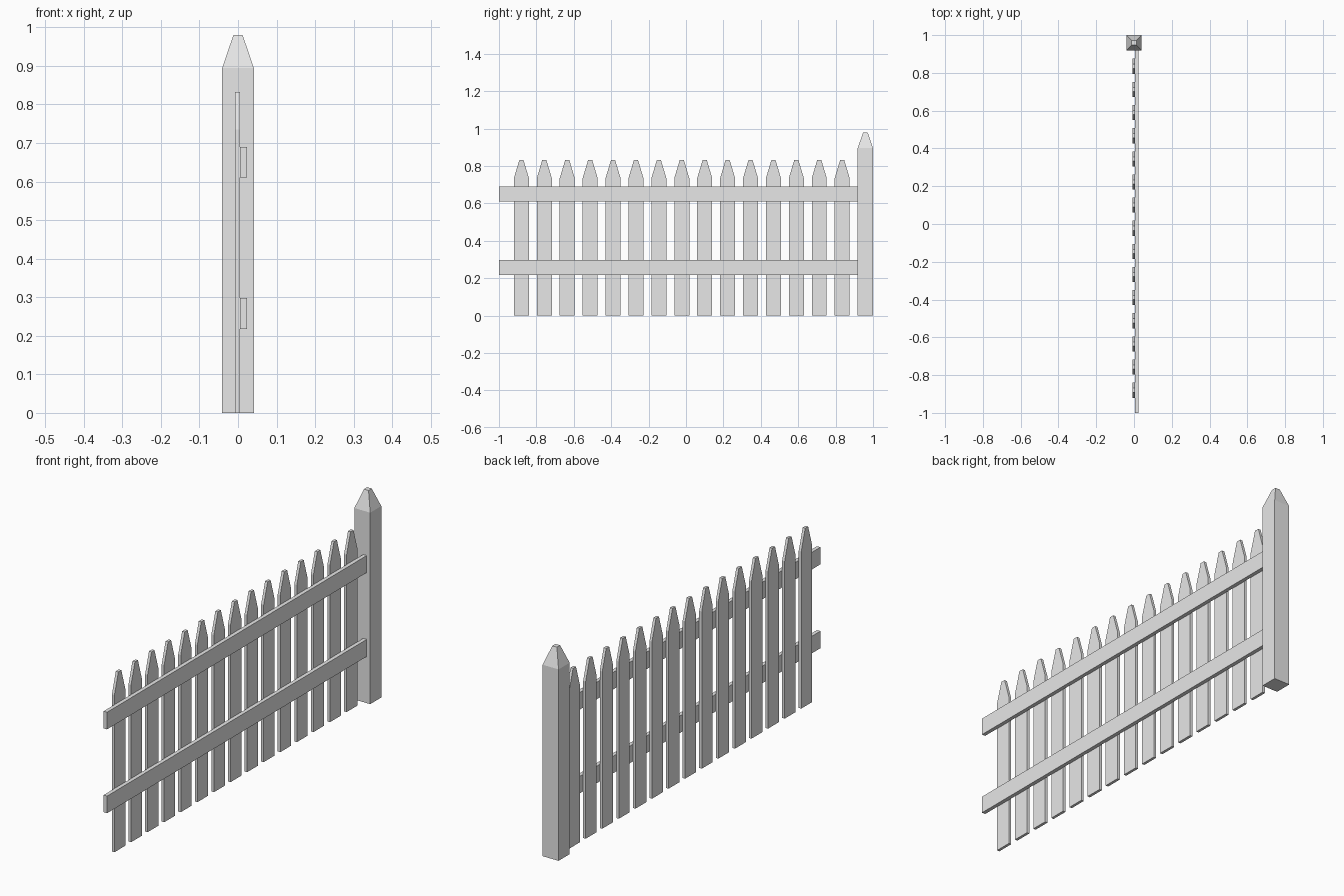
import bpy, bmesh

if "Cube" in bpy.data.objects:
    bpy.data.objects.remove(bpy.data.objects["Cube"], do_unlink=True)

grey = bpy.data.materials.new("light_grey")
grey.use_nodes = True
grey.diffuse_color = (0.8, 0.8, 0.8, 1)
grey.node_tree.nodes["Principled BSDF"].inputs["Base Color"].default_value = (0.8, 0.8, 0.8, 1)


def finish(name, bm):
    bmesh.ops.recalc_face_normals(bm, faces=bm.faces)
    mesh = bpy.data.meshes.new(name)
    bm.to_mesh(mesh)
    bm.free()
    mesh.materials.append(grey)
    obj = bpy.data.objects.new(name, mesh)
    bpy.context.collection.objects.link(obj)
    return obj


def board(name, outline, x0, x1):
    """Extrude a (y, z) outline from x0 to x1."""
    bm = bmesh.new()
    face = bm.faces.new([bm.verts.new((x0, y, z)) for y, z in outline])
    ext = bmesh.ops.extrude_face_region(bm, geom=[face])
    verts = [v for v in ext["geom"] if isinstance(v, bmesh.types.BMVert)]
    bmesh.ops.translate(bm, verts=verts, vec=(x1 - x0, 0, 0))
    return finish(name, bm)


# Pickets with tapered, blunt tips
W, TIP = 0.04, 0.011
for i in range(15):
    y = -0.88 + i * 0.1225
    outline = [(y - W, 0), (y + W, 0), (y + W, 0.735),
               (y + TIP, 0.832), (y - TIP, 0.832), (y - W, 0.735)]
    board(f"picket_{i + 1}", outline, -0.008, 0.005)

# Horizontal rails, running into the post
for name, z in (("lower_rail", 0.218), ("upper_rail", 0.61)):
    board(name, [(-1, z), (0.925, z), (0.925, z + 0.08), (-1, z + 0.08)], 0.005, 0.023)

# Square end post with a truncated pyramid top
bm = bmesh.new()
rings = []
for half, z in ((0.041, 0), (0.041, 0.895), (0.012, 0.98)):
    rings.append([bm.verts.new((sx * half, 0.959 + sy * half, z))
                  for sx, sy in ((-1, -1), (1, -1), (1, 1), (-1, 1))])
for a, b in zip(rings, rings[1:]):
    for k in range(4):
        n = (k + 1) % 4
        bm.faces.new((a[k], a[n], b[n], b[k]))
bm.faces.new(rings[0])
bm.faces.new(rings[-1])
finish("end_post", bm)
